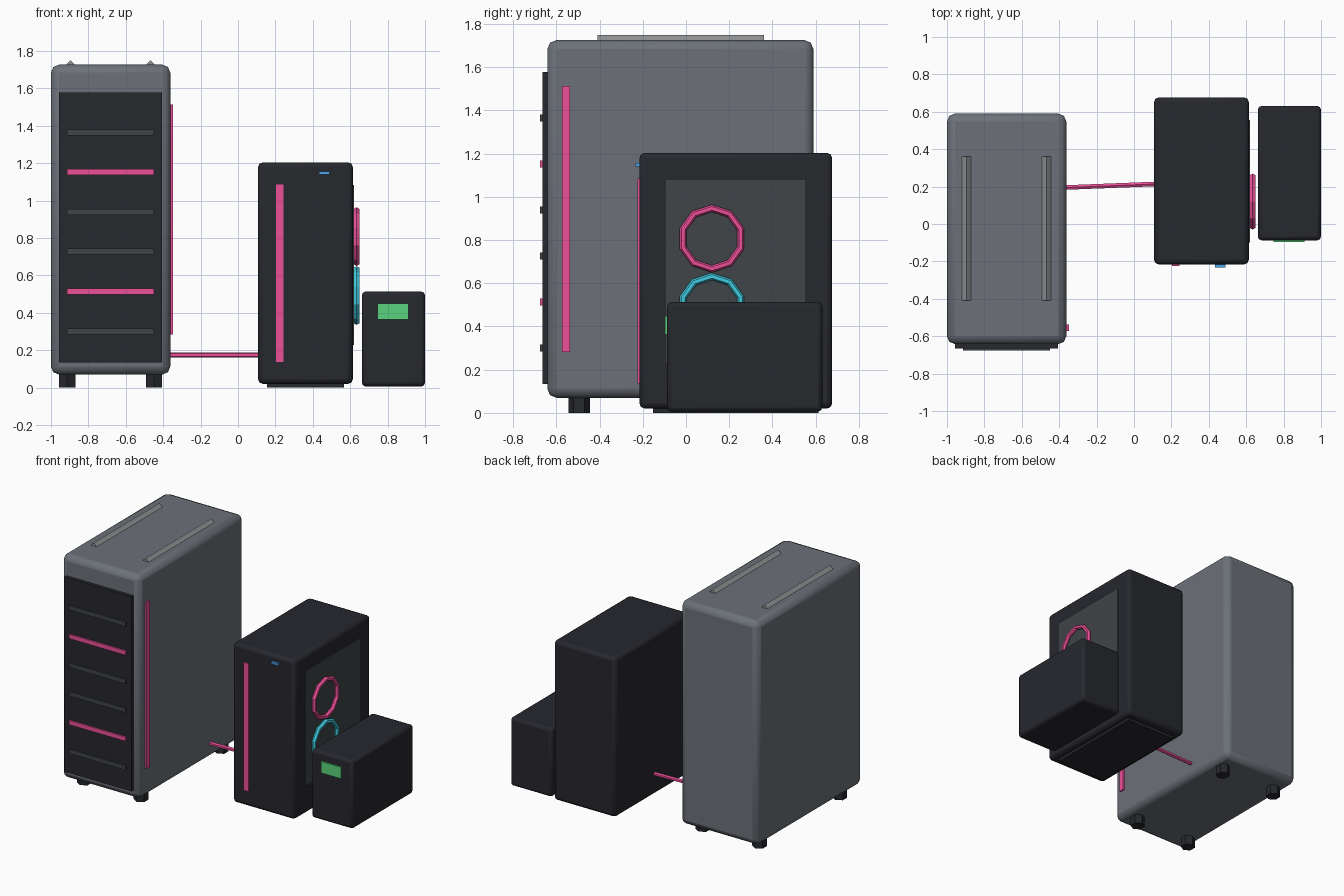
import bpy
from math import pi
from mathutils import Vector

if "Cube" in bpy.data.objects:
    bpy.data.objects.remove(bpy.data.objects["Cube"])


def material(name, rgb):
    m = bpy.data.materials.new(name)
    m.diffuse_color = (*rgb, 1)
    m.use_nodes = True
    m.node_tree.nodes["Principled BSDF"].inputs["Base Color"].default_value = m.diffuse_color
    return m


STEEL = material("steel", (0.15, 0.165, 0.19))
BLACK = material("black", (0.02, 0.021, 0.027))
SLATE = material("slate", (0.05, 0.058, 0.065))
SILVER = material("silver", (0.28, 0.29, 0.3))
PINK = material("pink", (0.85, 0.08, 0.32))
CYAN = material("cyan", (0.05, 0.6, 0.75))
BLUE = material("blue", (0.07, 0.38, 0.85))
GREEN = material("green", (0.1, 0.65, 0.2))


def finish(name, mat):
    o = bpy.context.object
    o.name = name
    o.data.materials.append(mat)
    return o


def box(name, x, y, z, mat, bevel=0):
    """Box from (min, max) ranges, optionally with softened edges."""
    lo, hi = Vector((x[0], y[0], z[0])), Vector((x[1], y[1], z[1]))
    bpy.ops.mesh.primitive_cube_add(size=1, location=(lo + hi) / 2)
    o = finish(name, mat)
    o.scale = hi - lo
    bpy.ops.object.transform_apply(location=False, rotation=False, scale=True)
    if bevel:
        b = o.modifiers.new("soft_edges", 'BEVEL')
        b.width, b.segments = bevel, 2
        bpy.ops.object.shade_smooth_by_angle(angle=pi / 3)
    return o


def rod(name, a, b, radius, sides, mat):
    """Prism running from point a to point b."""
    a, b = Vector(a), Vector(b)
    bpy.ops.mesh.primitive_cylinder_add(
        vertices=sides, radius=radius, depth=(b - a).length, location=(a + b) / 2,
        rotation=(b - a).to_track_quat('Z', 'Y').to_euler())
    return finish(name, mat)


# Server tower
box("tower_case", (-1, -0.362), (-0.642, 0.59), (0.07, 1.726), STEEL, 0.042)
box("tower_front_panel", (-0.957, -0.406), (-0.665, -0.63), (0.134, 1.578), BLACK)
for i in range(6):
    zc = 0.301 + 0.2128 * i
    box(f"drive_bay_{i}", (-0.914, -0.449), (-0.675, -0.655), (zc - 0.016, zc + 0.016),
        PINK if i in (1, 4) else SLATE)
box("tower_side_strip", (-0.37, -0.348), (-0.573, -0.536), (0.283, 1.514), PINK)
for side in (-1, 1):
    # Feet and top rails on both sides
    for y in (-0.495, 0.443):
        x = -0.681 + side * 0.232
        rod("tower_foot", (x, y, 0), (x, y, 0.085), 0.05, 6, BLACK)
    x = -0.682 + side * 0.213
    rod("top_rail", (x, -0.41, 1.725), (x, 0.36, 1.725), 0.025, 4, SILVER)

# Desktop computer
box("desktop_case", (0.107, 0.614), (-0.216, 0.677), (0.02, 1.204), BLACK, 0.025)
box("desktop_base", (0.155, 0.567), (-0.153, 0.614), (0, 0.03), BLACK)
box("desktop_front_strip", (0.203, 0.244), (-0.224, -0.205), (0.137, 1.086), PINK)
box("power_light", (0.433, 0.49), (-0.233, -0.21), (1.14, 1.156), BLUE)
box("side_window", (0.605, 0.621), (-0.098, 0.556), (0.227, 1.083), SLATE)
for name, z, mat in (("upper_fan_ring", 0.807, PINK), ("lower_fan_ring", 0.492, CYAN)):
    bpy.ops.mesh.primitive_torus_add(
        location=(0.634, 0.12, z), rotation=(0, pi / 2, 0), major_segments=10,
        minor_segments=6, major_radius=0.14, minor_radius=0.017)
    finish(name, mat)

# Backup power box
box("power_box", (0.662, 1), (-0.087, 0.631), (0.006, 0.513), BLACK, 0.02)
box("power_box_screen", (0.747, 0.911), (-0.097, -0.08), (0.364, 0.449), GREEN)

# Cable linking tower and desktop
rod("cable", (-0.37, 0.195, 0.174), (0.115, 0.214, 0.174), 0.014, 6, PINK)
